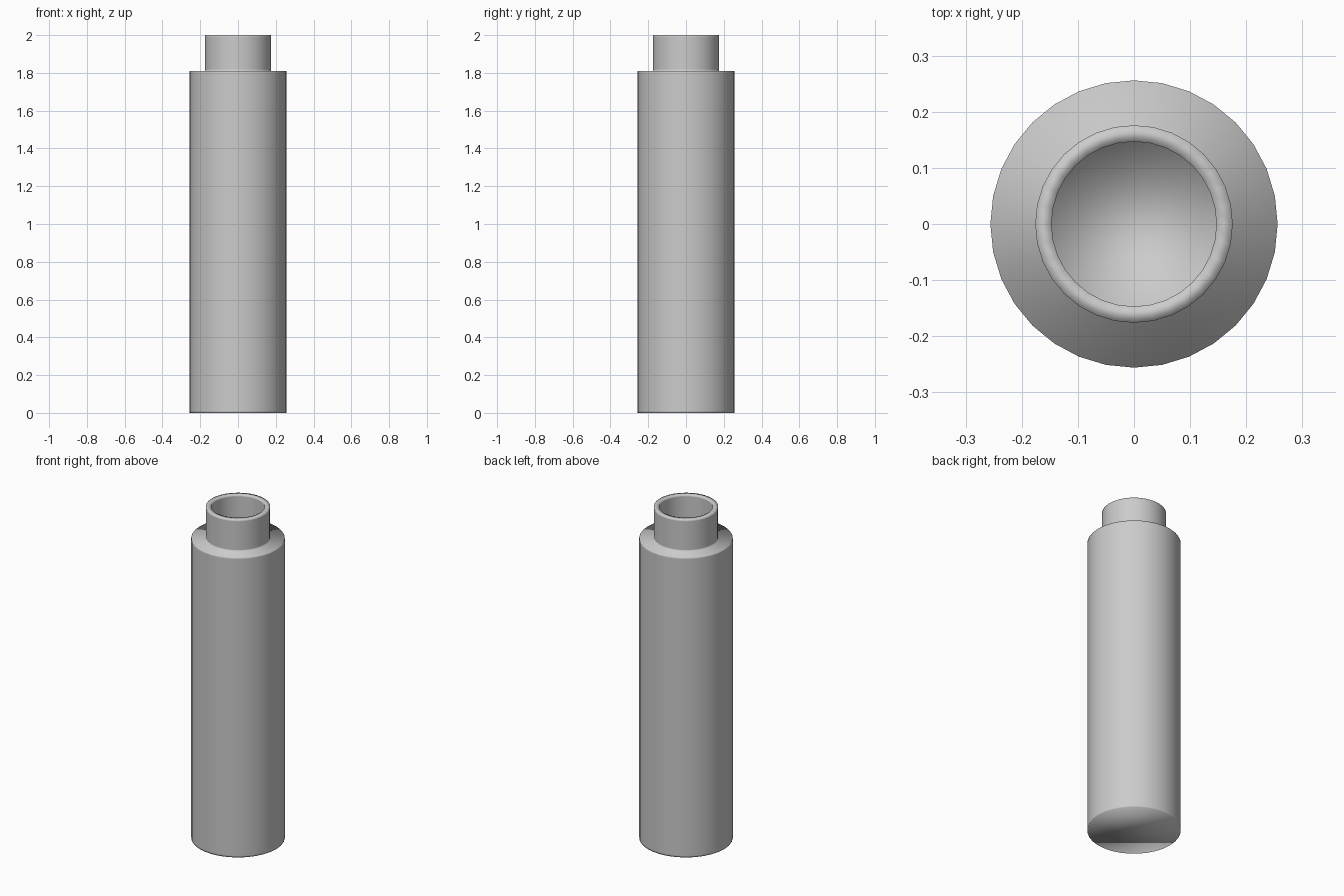
import bpy, bmesh, math

if "Cube" in bpy.data.objects:
    bpy.data.objects.remove(bpy.data.objects["Cube"])

SIDES = 32

# Profile (radius, height): base, body, shoulder, neck, lip, bore
# Tight support loops keep the long walls evenly shaded
PROFILE = [
    (0.256, 0.0), (0.256, 0.01), (0.256, 1.80), (0.256, 1.81),
    (0.176, 1.81), (0.176, 1.82), (0.176, 1.99), (0.176, 2.0),
    (0.147, 2.0), (0.147, 1.99), (0.147, 1.82), (0.147, 1.81),
]


def lathe(name, profile):
    bm = bmesh.new()
    rings = []
    for r, z in profile:
        rings.append([bm.verts.new((r * math.cos(2 * math.pi * i / SIDES),
                                    r * math.sin(2 * math.pi * i / SIDES), z))
                      for i in range(SIDES)])
    for a, b in zip(rings, rings[1:]):
        for i in range(SIDES):
            j = (i + 1) % SIDES
            bm.faces.new((a[i], a[j], b[j], b[i]))
    # Base cap and bore floor
    bm.faces.new(rings[0][::-1])
    bm.faces.new(rings[-1])
    for f in bm.faces:
        f.smooth = True
    mesh = bpy.data.meshes.new(name)
    bm.to_mesh(mesh)
    bm.free()
    obj = bpy.data.objects.new(name, mesh)
    bpy.context.collection.objects.link(obj)
    return obj


lathe("bottle", PROFILE)
